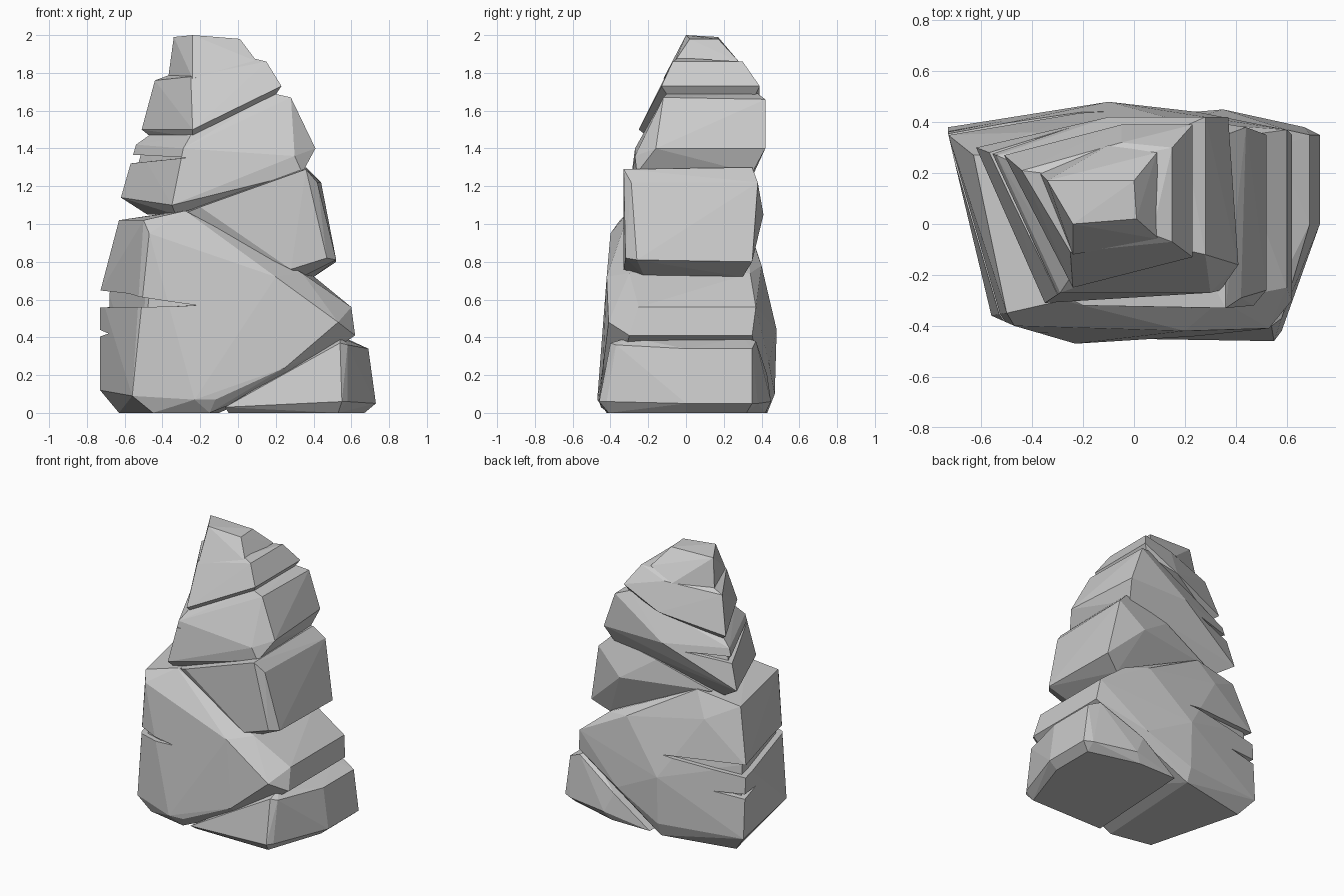
import bpy, bmesh
from mathutils import Vector


def hull(name, pts, scale=1.0):
    """Faceted convex stone; scale < 1 shrinks it sideways and slightly in height."""
    c = sum((Vector(p) for p in pts), Vector()) / len(pts)
    bm = bmesh.new()
    for p in pts:
        d = Vector(p) - c
        bm.verts.new(c + d * scale)
    res = bmesh.ops.convex_hull(bm, input=bm.verts)
    junk = {g for g in res["geom_interior"] + res["geom_unused"]
            if isinstance(g, bmesh.types.BMVert)}
    bmesh.ops.delete(bm, geom=list(junk), context='VERTS')
    bmesh.ops.recalc_face_normals(bm, faces=bm.faces)
    me = bpy.data.meshes.new(name)
    bm.to_mesh(me)
    bm.free()
    ob = bpy.data.objects.new(name, me)
    bpy.context.collection.objects.link(ob)
    return ob


def combine(ob, other, op):
    m = ob.modifiers.new("bool", 'BOOLEAN')
    m.operation, m.solver, m.object = op, 'EXACT', other
    bpy.context.view_layer.objects.active = ob
    bpy.ops.object.modifier_apply(modifier=m.name)
    bpy.data.objects.remove(other)


def cracked(name, pts, cuts, fill):
    """Stone with shallow wedge cracks: cut, then refill the inside."""
    ob = hull(name, pts)
    for c in cuts:
        combine(ob, hull("crack", c), 'DIFFERENCE')
    combine(ob, hull("fill", pts, fill), 'UNION')
    return ob


# Large main boulder with cracks on its left side
main = cracked("main_boulder", [
    (-.63, .32, 0), (-.45, -.36, 0), (-.15, -.42, 0), (-.1, .43, 0),
    (-.73, .38, .12), (-.56, -.36, .09), (-.23, -.47, .07), (-.12, -.46, .07),
    (-.1, .47, .1), (.25, -.44, .24), (.27, -.36, .17), (.25, .44, .26),
    (.5, -.3, .36), (.53, -.41, .48), (.62, -.3, .41), (.62, .35, .41),
    (.6, -.25, .56), (.6, .37, .56), (-.1, .48, .44), (.2, -.42, .72),
    (-.47, -.4, .95), (-.73, .35, .64), (-.5, -.35, 1.02), (-.63, .27, 1.02),
    (-.28, -.3, 1.07), (-.3, .3, 1.07), (.34, -.3, .74), (.38, .34, .74),
    (.2, .4, .78), (-.4, .36, .9)],
    [[(-.24, -.6, .565), (-.85, -.6, .555), (-.85, -.6, .65),
      (-.1, .6, .6), (-.85, .6, .555), (-.85, .6, .66)],
     [(-.35, .6, .42), (-.85, .6, .38), (-.85, .6, .47), (-.7, .15, .42)]], .93)

# Wedge at the lower right
lower = hull("lower_right_wedge", [
    (-.05, -.41, 0), (.53, -.41, 0), (.67, 0, 0), (.67, .32, 0), (.3, .42, 0),
    (0, .42, 0), (-.07, -.45, .03), (.55, -.46, .06), (.58, -.42, .06),
    (.73, 0, .05), (.73, .35, .05), (.67, .38, .05), (.35, .45, .06),
    (.3, -.42, .2), (.54, -.4, .37), (.58, -.37, .36), (.69, 0, .34),
    (.69, .35, .34), (.6, .37, .38), (.28, .43, .2), (.54, -.3, .4), (.56, .3, .4)])

# Wedge at the middle right
middle = hull("middle_wedge", [
    (-.3, -.27, 1.05), (-.2, -.32, 1.09), (.36, -.33, 1.29), (.42, -.29, 1.22),
    (.47, -.32, .82), (.28, -.33, .76), (.34, -.22, .72), (.4, .3, .72),
    (.52, -.26, .81), (.52, .35, .8), (.44, .38, 1.22), (.36, .35, 1.3),
    (.25, .41, 1.05), (-.4, .27, 1.07), (0, .34, 1.22)])

# Tilted upper slab with a left crack
upper = cracked("upper_slab", [
    (-.48, .24, 1.05), (-.33, -.26, 1.05), (-.35, -.31, 1.1), (-.62, .3, 1.14),
    (.34, -.26, 1.27), (.33, .35, 1.27), (.41, -.16, 1.4), (.3, -.27, 1.36),
    (.37, .42, 1.4), (.28, .42, 1.66), (.28, -.12, 1.67), (-.1, .42, 1.4),
    (-.29, -.27, 1.4), (-.54, .27, 1.42), (-.25, -.21, 1.47),
    (-.47, .24, 1.47), (.19, -.1, 1.69), (.19, .38, 1.69)],
    [[(-.27, -.5, 1.35), (-.85, -.5, 1.29), (-.85, -.5, 1.37),
      (-.25, .6, 1.36), (-.85, .6, 1.29), (-.85, .6, 1.37)]], .92)

# Block below the summit
block = hull("top_block", [
    (-.24, -.2, 1.46), (-.46, .24, 1.46), (.19, -.09, 1.67), (.19, .36, 1.67),
    (-.24, -.25, 1.5), (-.51, .27, 1.5), (.23, -.13, 1.73), (.23, .39, 1.73),
    (-.05, .39, 1.6), (.15, -.07, 1.86), (.15, .3, 1.86), (.07, -.04, 1.88),
    (-.25, -.11, 1.78), (-.44, .21, 1.76), (-.36, .2, 1.79), (-.05, .32, 1.8)])

# Pointed summit
summit = hull("summit", [
    (-.24, -.12, 1.77), (-.37, .2, 1.77), (.1, -.06, 1.86), (.09, .28, 1.86),
    (-.1, .31, 1.79), (-.24, 0, 2), (.01, .02, 1.98), (0, .17, 1.98),
    (-.34, .17, 1.99)])

# Merge the stones into one rock
for part in (lower, middle, upper, block, summit):
    combine(main, part, 'UNION')
main.name = "stacked_rock"
